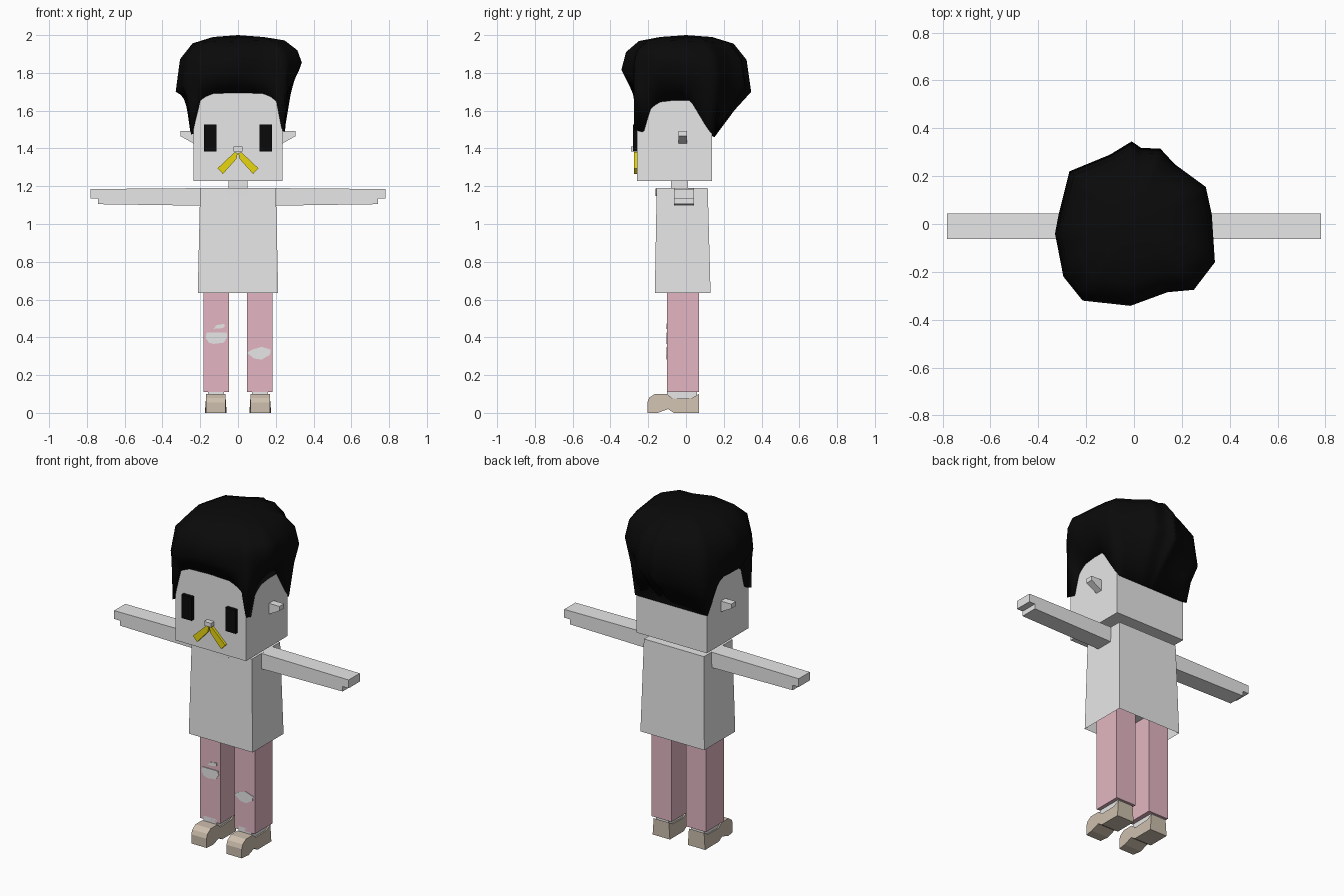
import bpy, bmesh
from mathutils import Vector

if "Cube" in bpy.data.objects:
    bpy.data.objects.remove(bpy.data.objects["Cube"])


def material(name, rgb):
    m = bpy.data.materials.new(name)
    m.use_nodes = True
    m.diffuse_color = (*rgb, 1)
    for node in m.node_tree.nodes:
        if node.type == 'BSDF_PRINCIPLED':
            node.inputs["Base Color"].default_value = (*rgb, 1)
    return m


white = material("soft white", (.8, .8, .8))
black = material("black", (.003, .003, .003))
yellow = material("yellow", (.8, .67, .005))
pink = material("dusty pink", (.77, .47, .54))
tan = material("shoe tan", (.61, .52, .42))


def finish(name, bm, mat, smooth=False):
    bmesh.ops.recalc_face_normals(bm, faces=bm.faces)
    mesh = bpy.data.meshes.new(name)
    for f in bm.faces:
        f.smooth = smooth
    bm.to_mesh(mesh)
    bm.free()
    mesh.materials.append(mat)
    ob = bpy.data.objects.new(name, mesh)
    bpy.context.collection.objects.link(ob)
    return ob


def prism(name, pts, lo, hi, mat, axis='y', edit=None):
    """Extrude a flat outline, given in xz (axis y) or yz (axis x)."""
    bm = bmesh.new()
    place = (lambda a, b, d: (a, d, b)) if axis == 'y' else (lambda a, b, d: (d, a, b))
    near = [bm.verts.new(place(a, b, lo)) for a, b in pts]
    far = [bm.verts.new(place(a, b, hi)) for a, b in pts]
    bm.faces.new(near)
    bm.faces.new(far)
    for i in range(len(pts)):
        j = (i + 1) % len(pts)
        bm.faces.new((near[i], near[j], far[j], far[i]))
    if edit:
        edit(bm)
    return finish(name, bm, mat)


def box(name, x0, x1, y0, y1, z0, z1, mat, edit=None):
    return prism(name, [(x0, z0), (x1, z0), (x1, z1), (x0, z1)], y0, y1, mat, edit=edit)


def mirrored(pts, side):
    return [(a * side, b) for a, b in pts]


def ramp(table, t):
    """Piecewise linear lookup."""
    for (a, u), (b, v) in zip(table, table[1:]):
        if t <= b:
            return u + (v - u) * max(0, (t - a) / (b - a))
    return table[-1][1]


# Head, neck and nose
HX, FRONT, BACK = .235, -.26, .137
box("head", -HX, HX, FRONT, BACK, 1.228, 1.72, white)
box("neck", -.05, .05, -.08, .01, 1.15, 1.25, white)
box("nose", -.023, .023, -.29, -.25, 1.385, 1.41, white)


# Shirt: tapered, with a hollow hem
def shape_shirt(bm):
    for v in bm.verts:
        if v.co.z > 1:
            v.co.x *= .94
            v.co.y = -.155 if v.co.y < 0 else .115
    bm.faces.ensure_lookup_table()
    hem = min(bm.faces, key=lambda f: f.calc_center_median().z)
    bmesh.ops.recalc_face_normals(bm, faces=bm.faces)
    bmesh.ops.inset_region(bm, faces=[hem], thickness=.012)
    bmesh.ops.translate(bm, verts=hem.verts, vec=(0, 0, .08))


box("shirt", -.213, .213, -.165, .13, .635, 1.19, white, shape_shirt)
prism("collar", [(-.075, 1.188), (-.05, 1.16), (-.02, 1.148), (.02, 1.148),
                 (.05, 1.16), (.075, 1.188)], -.161, -.15, white)


# Shoe: narrower along the top and at the toe
def shape_shoe(bm):
    mid = sum((v.co.x for v in bm.verts)) / len(bm.verts)
    for v in bm.verts:
        if v.co.z > .065 or v.co.y < -.2:
            v.co.x = mid + (v.co.x - mid) * .88


shoe_profile = [(-.205, 0), (-.15, 0), (-.095, .02), (-.065, 0), (.068, 0), (.068, .1),
                (.03, .078), (-.07, .075), (-.1, .1), (-.165, .1), (-.195, .08), (-.205, .055)]
arm_profile = [(.19, 1.19), (.782, 1.185), (.782, 1.135), (.742, 1.135), (.742, 1.105), (.19, 1.097)]
ear_profile = [(.22, 1.492), (.305, 1.492), (.305, 1.465), (.22, 1.418)]
whisker_profile = [(.002, 1.375), (.018, 1.38), (.108, 1.295), (.08, 1.265), (.008, 1.345)]

# Paired parts
for side, label in ((1, "left"), (-1, "right")):
    def pair(name):
        return label + "_" + name

    def span(a, b):
        return sorted((a * side, b * side))

    prism(pair("arm"), mirrored(arm_profile, side), -.063, .043, white)
    prism(pair("ear"), mirrored(ear_profile, side), -.04, .004, white)
    prism(pair("moustache"), mirrored(whisker_profile, side), -.276, -.255, yellow)
    box(pair("eye"), *span(.113, .18), -.281, -.25, 1.385, 1.527, black)
    box(pair("leg"), *span(.048, .182), -.1, .07, .11, .72, pink)
    box(pair("foot"), *span(.075, .16), -.1, .058, .04, .13, white)
    prism(pair("shoe"), shoe_profile, *span(.06, .175), tan, 'x', shape_shoe)

# Ripped knees, thin plates on the trouser fronts
rips = {
    "right_knee_rip": [(-.172, .4), (-.165, .425), (-.06, .425), (-.058, .4), (-.075, .372), (-.13, .365), (-.155, .372)],
    "small_rip": [(-.13, .445), (-.113, .465), (-.072, .472), (-.07, .455), (-.09, .447)],
    "left_knee_rip": [(.048, .318), (.075, .335), (.1, .342), (.125, .35), (.172, .335), (.17, .308), (.125, .282), (.085, .288)],
}
for name, pts in rips.items():
    prism(name, pts, -.104, -.097, white)

# Hair: a lumpy shell growing from a hairline that wraps the head
outline = [(-.33, -.04), (-.315, .04), (-.27, .22), (-.1, .29), (-.01, .345), (.03, .318),
           (.11, .315), (.17, .25), (.3, .155), (.325, .04), (.338, -.16), (.25, -.275),
           (.14, -.285), (-.015, -.342), (-.215, -.32), (-.295, -.22)]
front_line = [(0, 1.695), (.13, 1.69), (.19, 1.66), (.215, 1.63), (.235, 1.48)]
side_line = [(-.26, 1.47), (-.215, 1.49), (-.19, 1.6), (-.14, 1.645), (-.06, 1.655), (.02, 1.655), (.137, 1.46)]
STEPS = 4
mid_y, half_y = (FRONT + BACK) / 2, (BACK - FRONT) / 2


def hairline(p):
    """Project a point onto the head box and look up the hairline height."""
    dx, dy = p.x, p.y - mid_y
    k = 1 / max(abs(dx) / HX, abs(dy) / half_y)
    x, y = dx * k, mid_y + dy * k
    if abs(x) > HX - .001:
        z = ramp(side_line, y)
    else:
        z = ramp(front_line, abs(x)) if dy < 0 else 1.46
    return Vector((x, y, z))


loops = []
for i, a in enumerate(outline):
    b = outline[(i + 1) % len(outline)]
    for s in range(STEPS):
        p = Vector(a).lerp(Vector(b), s / STEPS)
        wide = Vector((p.x, p.y, 1.76 - .17 * p.y + .2 * p.x))
        base = hairline(wide)
        rim = Vector((base.x * 1.06, mid_y + (base.y - mid_y) * 1.07, base.z))
        root = Vector((base.x * .95, mid_y + (base.y - mid_y) * .95, base.z + .01))
        middle = rim.lerp(wide, .55)
        middle.z = rim.z + (wide.z - rim.z) * .6
        column = [root, rim, middle, wide]
        for scale, z, tilt in ((.93, 1.89, .06), (.73, 1.962, .02), (.4, 1.99, 0)):
            column.append(Vector((p.x * scale, p.y * scale, z + tilt * (p.x - p.y))))
        loops.append(column)

bm = bmesh.new()
grid = [[bm.verts.new(co) for co in column] for column in loops]
crown = bm.verts.new((0, 0, 2))
for i, col in enumerate(grid):
    nxt = grid[(i + 1) % len(grid)]
    for k in range(len(col) - 1):
        bm.faces.new((col[k], nxt[k], nxt[k + 1], col[k + 1]))
    bm.faces.new((col[-1], nxt[-1], crown))
finish("hair", bm, black, smooth=True)
